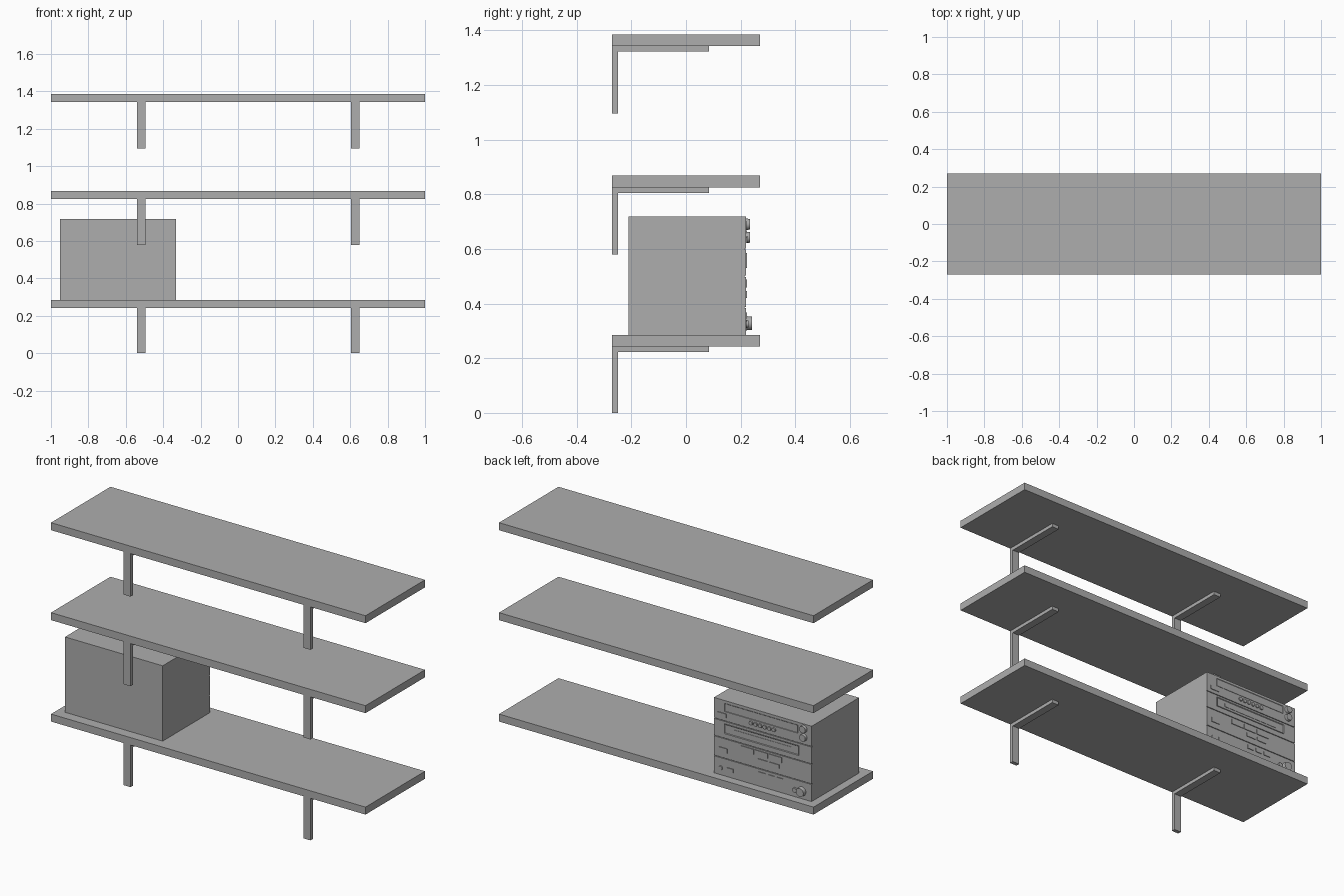
import bpy, bmesh
from math import radians
from mathutils import Matrix, Vector

old = bpy.data.objects.get("Cube")
if old:
    bpy.data.objects.remove(old, do_unlink=True)

grey = bpy.data.materials.new("plain_grey")
grey.use_nodes = True
grey.diffuse_color = (0.42, 0.42, 0.42, 1)
grey.node_tree.nodes["Principled BSDF"].inputs["Base Color"].default_value = grey.diffuse_color


def finish(bm, name):
    mesh = bpy.data.meshes.new(name)
    bm.to_mesh(mesh)
    bm.free()
    mesh.materials.append(grey)
    obj = bpy.data.objects.new(name, mesh)
    bpy.context.collection.objects.link(obj)
    return obj


def box(name, x, y, z, rim=0, depth=0):
    """Box from three ranges; rim and depth sink a recess into its +y face."""
    bm = bmesh.new()
    size = Vector((x[1] - x[0], y[1] - y[0], z[1] - z[0]))
    centre = Vector((sum(x), sum(y), sum(z))) / 2
    bmesh.ops.create_cube(bm, size=1, matrix=Matrix.Translation(centre) @ Matrix.Diagonal(size.to_4d()))
    if rim:
        bm.normal_update()
        face = max(bm.faces, key=lambda f: f.normal.y)
        bmesh.ops.inset_region(bm, faces=[face], thickness=rim)
        bmesh.ops.translate(bm, verts=face.verts, vec=(0, -depth, 0))
    return finish(bm, name)


def knob(name, x, z, radius, length):
    """Round control standing out of the fascia, with a bevelled rim."""
    bm = bmesh.new()
    turn = Matrix.Translation((x, FACE + length / 2, z)) @ Matrix.Rotation(radians(-90), 4, "X")
    bmesh.ops.create_cone(bm, cap_ends=True, segments=24, radius1=radius,
                          radius2=radius * 0.92, depth=length, matrix=turn)
    obj = finish(bm, name)
    bpy.ops.object.select_all(action="DESELECT")
    obj.select_set(True)
    bpy.context.view_layer.objects.active = obj
    bpy.ops.object.shade_smooth_by_angle(angle=radians(35))


# Shelves, each carried by two L-shaped brackets
for level, top, foot in (("lower", 0.285, 0), ("middle", 0.868, 0.58), ("upper", 1.385, 1.095)):
    under = top - 0.043
    box(level + "_shelf", (-1, 1), (-0.27, 0.27), (under, top))
    for side, x in (("right", -0.517), ("left", 0.627)):
        bm = bmesh.new()
        profile = [(-0.27, foot), (-0.248, foot), (-0.248, under - 0.02),
                   (0.085, under - 0.02), (0.085, under), (-0.27, under)]
        face = bm.faces.new([bm.verts.new((x - 0.0225, y, z)) for y, z in profile])
        out = bmesh.ops.extrude_face_region(bm, geom=[face])["geom"]
        bmesh.ops.translate(bm, vec=(0.045, 0, 0),
                            verts=[v for v in out if isinstance(v, bmesh.types.BMVert)])
        bmesh.ops.recalc_face_normals(bm, faces=bm.faces)
        finish(bm, f"{level}_{side}_bracket")

# Stereo case with four stacked fascias split by thin seams
LEFT, RIGHT, FACE = -0.332, -0.953, 0.22
box("stereo_case", (RIGHT, LEFT), (-0.21, FACE - 0.006), (0.285, 0.718))
seams = (0.285, 0.385, 0.5, 0.6, 0.718)
for i, (low, high) in enumerate(zip(seams, seams[1:])):
    box(f"stereo_fascia_{i + 1}", (RIGHT, LEFT), (FACE - 0.006, FACE),
        (low + (0.002 if i else 0), high - (0.002 if i < 3 else 0)))


def across(u):
    return LEFT + u * (RIGHT - LEFT)


def control(name, u0, u1, z0, z1, out=0.004, rim=0, depth=0):
    box(name, (across(u1), across(u0)), (FACE - 0.003, FACE + out), (z0, z1), rim, depth)


# Tuner unit: display, selector row and two knobs
control("tuner_display", 0.11, 0.86, 0.656, 0.702, 0.002, 0.005, 0.004)
control("power_button", 0.04, 0.13, 0.622, 0.644)
for i in range(6):
    knob(f"selector_{i + 1}", across(0.38 + i * 0.047), 0.634, 0.012, 0.006)
knob("volume_knob", across(0.92), 0.69, 0.021, 0.015)
knob("tuning_knob", across(0.92), 0.642, 0.021, 0.015)

# Disc unit: framed tray
control("disc_frame", 0.11, 0.87, 0.53, 0.585, 0.004, 0.005, 0.003)
control("disc_tray", 0.2, 0.79, 0.546, 0.566, 0.003)

# Tape unit: buttons
control("eject_button", 0.05, 0.14, 0.42, 0.445)
for i in range(3):
    control(f"tape_button_{i + 1}", 0.28 + i * 0.143, 0.41 + i * 0.143, 0.458, 0.488)
for i in range(2):
    control(f"tape_small_button_{i + 1}", 0.45 + i * 0.12, 0.55 + i * 0.12, 0.42, 0.442)

# Amplifier unit: socket, buttons and large knob
knob("headphone_socket", across(0.07), 0.325, 0.012, 0.004)
control("standby_button", 0.13, 0.2, 0.318, 0.338)
for i in range(3):
    control(f"amplifier_button_{i + 1}", 0.46 + i * 0.092, 0.53 + i * 0.092, 0.346, 0.368)
knob("balance_knob", across(0.83), 0.325, 0.014, 0.008)
knob("amplifier_knob", across(0.9), 0.328, 0.026, 0.021)
